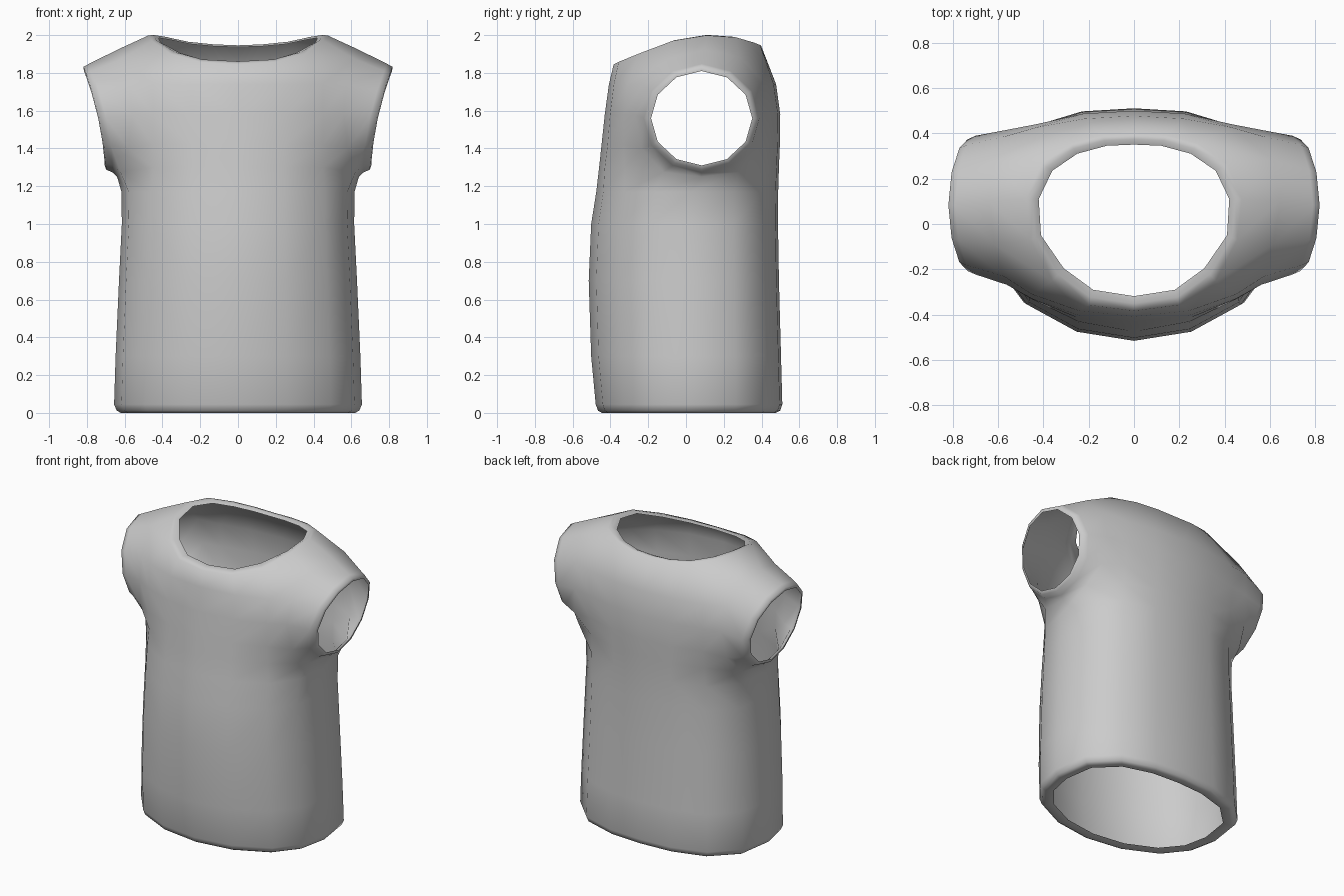
import bpy, bmesh, math

if "Cube" in bpy.data.objects:
    bpy.data.objects.remove(bpy.data.objects["Cube"])

bm = bmesh.new()
V = lambda x, y, z: bm.verts.new((x, y, z))


def face(*vs):
    bm.faces.new(vs)


def bridge(a, b, closed=False):
    n = len(a)
    for i in range(n if closed else n - 1):
        j = (i + 1) % n
        face(a[i], a[j], b[j], b[i])


# Right half of the body: columns run from front centre, round the side, to back centre
FX = [0, .40, .75, .94, 1, .945, .70, .35, 0]
FY = [-1, -.925, -.70, -.385, 0, .50, .83, .972, 1]


def body_ring(z, w, front, back):
    mid = 0.02
    return [V(w * fx, mid + fy * ((mid - front) if fy < 0 else (back - mid)), z)
            for fx, fy in zip(FX, FY)]


# Torso rings: turned-in hem first, then up to the armpit (z, half width, front, back)
torso = [(.012, .567, -.397, .430), (0, .620, -.445, .476), (.012, .642, -.466, .499),
         (.045, .656, -.478, .51), (.3, .648, -.502, .503), (.7, .630, -.515, .492),
         (1.0, .615, -.502, .487), (1.17, .617, -.475, .488)]
rings = [body_ring(*t) for t in torso]
for a, b in zip(rings, rings[1:]):
    bridge(a, b)
top = rings[-1]

# Sleeve seam loop: from the armpit, up the front, over the shoulder, down the back
seam = [V(*p) for p in [
    (.640, .08, 1.25), (.622, -.12, 1.275), (.580, -.235, 1.40), (.560, -.268, 1.58),
    (.575, -.230, 1.74), (.615, -.09, 1.875), (.640, .10, 1.922), (.615, .28, 1.885),
    (.575, .385, 1.75), (.560, .415, 1.58), (.580, .385, 1.40), (.622, .28, 1.275)]]

# Neckline: outer crest and turned-in edge, front centre to back centre
crest_pts = [(0, -.383, 1.845), (.20, -.357, 1.858), (.36, -.25, 1.902), (.455, -.07, 1.97),
             (.475, .11, 1.998), (.41, .265, 1.988), (.28, .355, 1.962),
             (.14, .392, 1.948), (0, .398, 1.943)]
edge_pts = [(0, -.318, 1.858), (.18, -.29, 1.868), (.31, -.195, 1.907), (.41, -.05, 1.962),
            (.42, .11, 1.985), (.36, .235, 1.975), (.25, .31, 1.952),
            (.12, .345, 1.94), (0, .35, 1.937)]
crest = [V(*p) for p in crest_pts]
edge = [V(*p) for p in edge_pts]
roll = [V((a[0] + b[0]) / 2, (a[1] + b[1]) / 2, max(a[2], b[2]) + .003)
        for a, b in zip(crest_pts, edge_pts)]
bridge(crest, roll)
bridge(roll, edge)

# Chest and back panels: three columns beside the seam on each row
levels = [1.30, 1.42, 1.58, 1.74]
front_y = [(-.460, -.430, -.325), (-.447, -.415, -.332),
           (-.430, -.402, -.330), (-.408, -.382, -.310)]
back_y = [(.492, .480, .416), (.497, .485, .430), (.499, .487, .440), (.477, .464, .426)]


def panel(xs, ys, base, neck, arm):
    prev = base
    for z, row_y, s in zip(levels, ys, arm):
        row = [V(x, y, z) for x, y in zip(xs, row_y)] + [s]
        bridge(prev, row)
        prev = row
    bridge(prev[:3], neck)
    face(prev[2], prev[3], arm[4], neck[2])


panel([0, .245, .45], front_y, top[:4], crest[:3], seam[1:6])
panel([0, .22, .43], back_y, top[:4:-1], crest[:5:-1], seam[:6:-1])

# Armpit and shoulder strips
bridge(top[3:6], [seam[1], seam[0], seam[11]])
face(crest[2], crest[3], seam[5])
bridge(crest[3:6], seam[5:8])
face(crest[5], crest[6], seam[7])


# Short cap sleeve with slanted, turned-in cuff
def cuff_ring(ry, rz, push):
    ring = []
    for k in range(12):
        a = k * math.tau / 12
        dz = -rz * math.cos(a)
        ring.append(V(.738 + .22 * dz + .33 * dz * dz + push,
                      .083 - ry * math.sin(a), 1.56 + dz))
    return ring


loops = [seam, cuff_ring(.306, .288, -.040), cuff_ring(.290, .272, -.004),
         cuff_ring(.268, .250, .002)]
for a, b in zip(loops, loops[1:]):
    bridge(a, b, True)

bmesh.ops.recalc_face_normals(bm, faces=bm.faces)
# Make sure the cloth faces outwards
bm.faces.ensure_lookup_table()
probe = max(bm.faces, key=lambda f: -f.calc_center_median().y)
if probe.normal.y > 0:
    bmesh.ops.reverse_faces(bm, faces=bm.faces)
for f in bm.faces:
    f.smooth = True

mesh = bpy.data.meshes.new("shirt")
bm.to_mesh(mesh)
bm.free()
shirt = bpy.data.objects.new("shirt", mesh)
bpy.context.collection.objects.link(shirt)
mirror = shirt.modifiers.new("mirror", 'MIRROR')
mirror.use_clip = True
mirror.merge_threshold = .001

grey = bpy.data.materials.new("grey cloth")
grey.diffuse_color = (.6, .6, .6, 1)
grey.use_nodes = True
grey.node_tree.nodes["Principled BSDF"].inputs["Base Color"].default_value = grey.diffuse_color
mesh.materials.append(grey)
